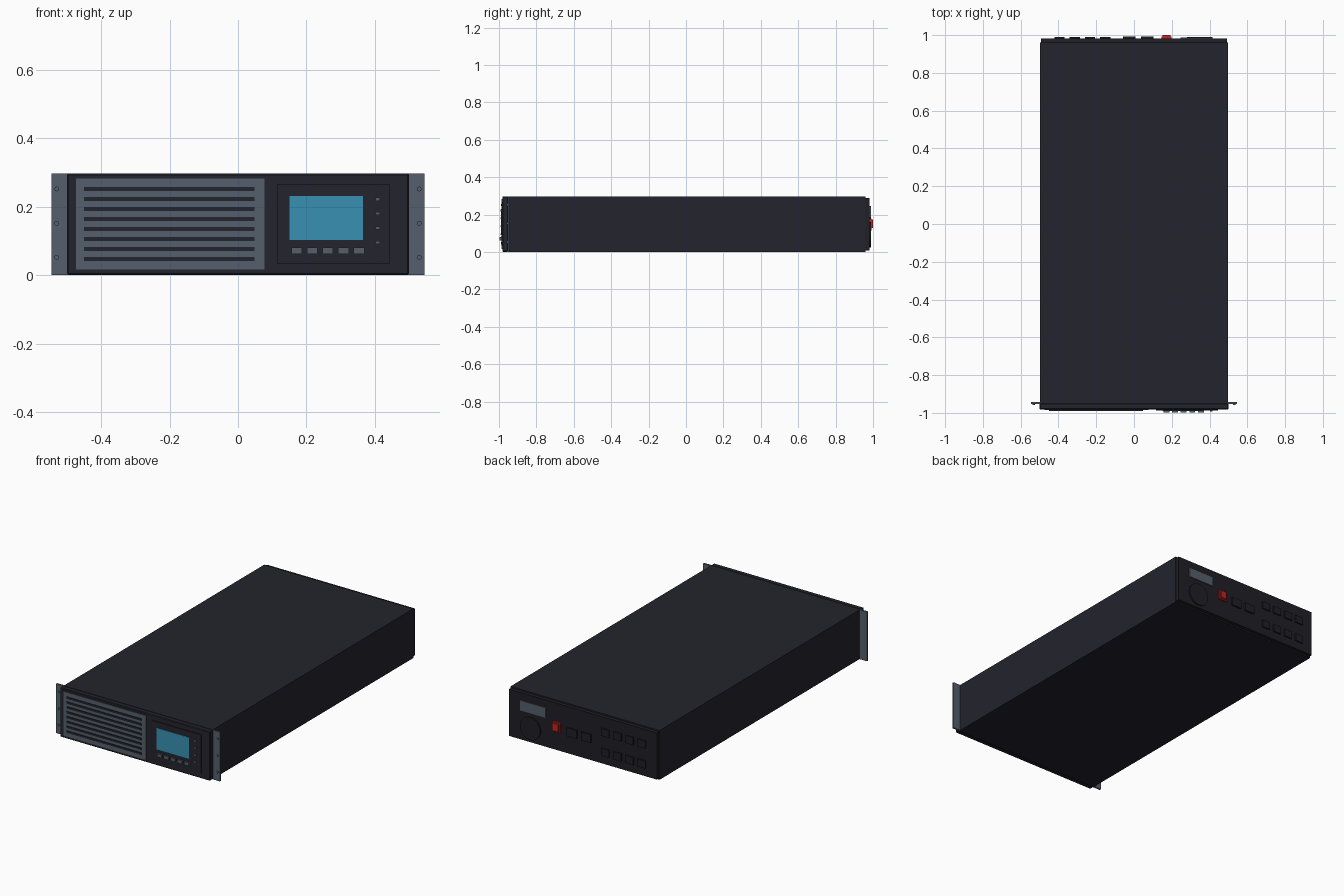
import bpy, math

cube = bpy.data.objects.get("Cube")
if cube:
    bpy.data.objects.remove(cube, do_unlink=True)


def material(name, rgb):
    m = bpy.data.materials.new(name)
    m.use_nodes = True
    m.diffuse_color = (*rgb, 1)
    m.node_tree.nodes["Principled BSDF"].inputs["Base Color"].default_value = (*rgb, 1)
    return m


CASE = material("case charcoal", (0.017, 0.017, 0.026))
PANEL = material("panel black", (0.014, 0.014, 0.019))
GREY = material("slate grey", (0.09, 0.115, 0.15))
SCREEN = material("screen blue", (0.04, 0.28, 0.45))
RED = material("switch red", (0.5, 0.02, 0.02))


def box(name, mat, x, y, z, bevel=0):
    """Box from (min, max) ranges on each axis."""
    bpy.ops.mesh.primitive_cube_add(size=1, location=[sum(r) / 2 for r in (x, y, z)])
    ob = bpy.context.object
    ob.name = name
    ob.scale = [r[1] - r[0] for r in (x, y, z)]
    bpy.ops.object.transform_apply(location=False, rotation=False, scale=True)
    ob.data.materials.append(mat)
    if bevel:
        mod = ob.modifiers.new("bevel", "BEVEL")
        mod.width = bevel
        mod.segments = 1
    return ob


def disc(name, mat, x, y, z, radius, depth, sides):
    """Short cylinder whose axis runs front to back."""
    bpy.ops.mesh.primitive_cylinder_add(vertices=sides, radius=radius, depth=depth,
                                        location=(x, y, z), rotation=(math.pi / 2, 0, 0))
    ob = bpy.context.object
    ob.name = name
    ob.data.materials.append(mat)
    bpy.ops.object.shade_smooth_by_angle()
    return ob


def span(centre, size):
    return (centre - size / 2, centre + size / 2)


# Case, front bezel and rear panel
box("case", CASE, (-0.497, 0.497), (-0.95, 0.96), (0, 0.297))
box("front_bezel", CASE, (-0.5, 0.5), (-0.982, -0.95), (0.001, 0.297), 0.004)
box("rear_panel", PANEL, (-0.493, 0.493), (0.955, 0.982), (0.008, 0.289))

# Rack ears with screws
for side, label in ((1, "left"), (-1, "right")):
    box(label + "_rack_ear", GREY, span(side * 0.521, 0.05), (-0.953, -0.943), (0, 0.297))
    for z in (0.052, 0.152, 0.252):
        disc(label + "_ear_screw", GREY, side * 0.53, -0.955, z, 0.007, 0.008, 16)

# Ventilation grille
box("grille", GREY, (-0.474, 0.077), (-0.986, -0.98), (0.016, 0.283))
for i in range(8):
    box("grille_slot", CASE, (-0.451, 0.048), (-0.99, -0.984), span(0.047 + i * 0.0292, 0.0117))

# Control panel, screen, buttons and indicators
box("control_panel", CASE, (0.116, 0.445), (-0.987, -0.98), (0.033, 0.266))
box("screen", SCREEN, (0.15, 0.366), (-0.99, -0.985), (0.102, 0.231))
for i in range(5):
    box("button", GREY, span(0.172 + i * 0.0455, 0.031), (-0.997, -0.985), span(0.071, 0.019))
for i in range(4):
    box("indicator", GREY, span(0.409, 0.014), (-0.993, -0.985), span(0.095 + i * 0.0423, 0.009))

# Rear sockets
for z in (0.08, 0.2):
    for i in range(4):
        box("outlet", PANEL, span(-0.395 + i * 0.081, 0.054), (0.975, 0.99), span(z, 0.045))
for x in (-0.026, 0.07):
    box("input_socket", PANEL, span(x, 0.066), (0.975, 0.992), span(0.14, 0.05))

# Rear switch, fan cover and label plate
box("switch_base", RED, span(0.172, 0.055), (0.975, 0.993), span(0.15, 0.06))
box("switch_rocker", RED, span(0.172, 0.04), (0.99, 1.0), span(0.15, 0.045))
disc("fan_cover", PANEL, 0.348, 0.983, 0.092, 0.068, 0.012, 32)
box("label_plate", GREY, (0.245, 0.415), (0.975, 0.988), (0.185, 0.245))
